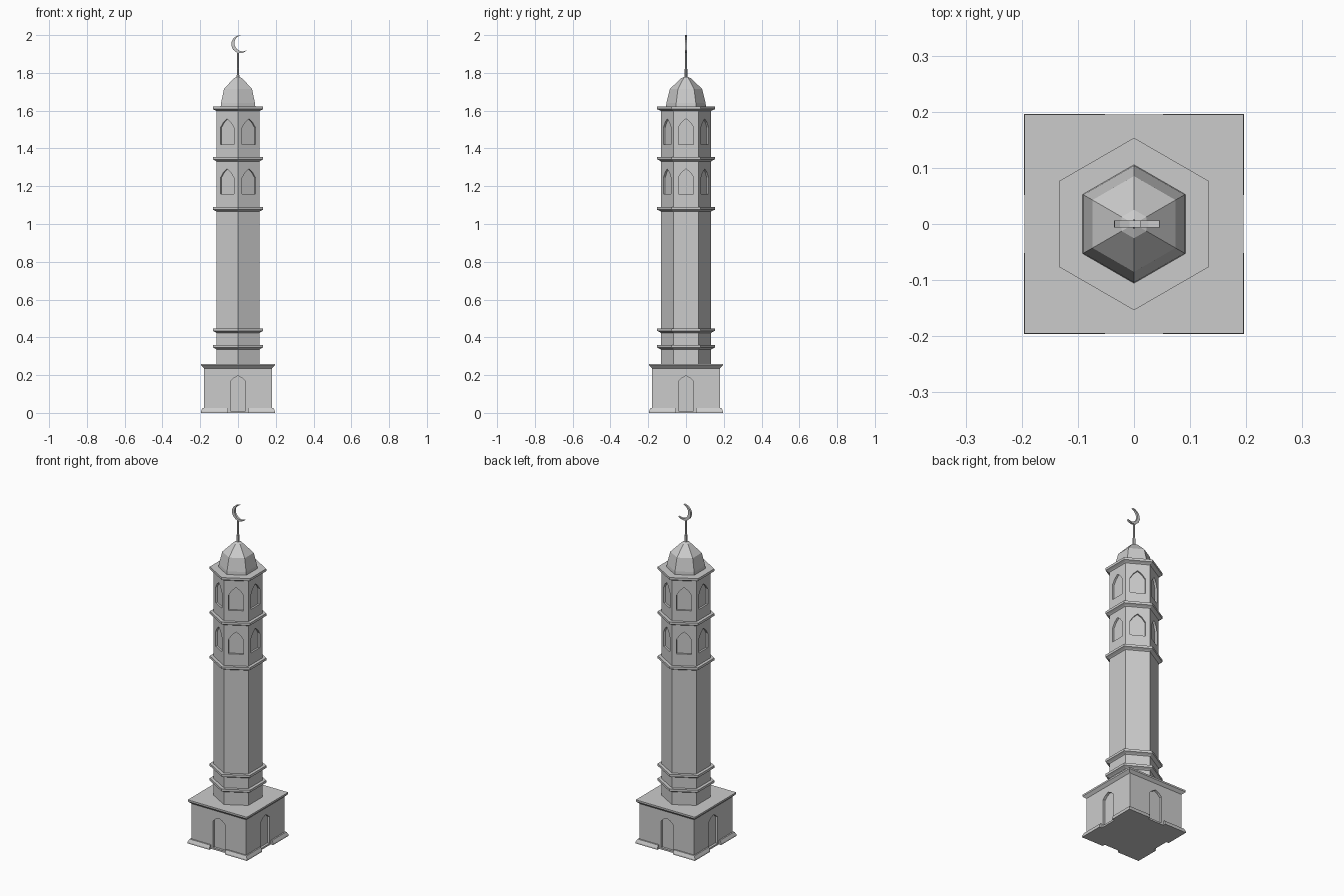
import bpy, bmesh
from math import sin, cos, pi, radians

if "Cube" in bpy.data.objects:
    bpy.data.objects.remove(bpy.data.objects["Cube"])


def finish(name, bm):
    bmesh.ops.recalc_face_normals(bm, faces=bm.faces[:])
    me = bpy.data.meshes.new(name)
    bm.to_mesh(me)
    bm.free()
    ob = bpy.data.objects.new(name, me)
    bpy.context.collection.objects.link(ob)
    return ob


def loft(bm, rings):
    # closed skin through equal-length rings of points
    vs = [[bm.verts.new(p) for p in r] for r in rings]
    n = len(vs[0])
    for a, b in zip(vs, vs[1:]):
        for i in range(n):
            j = (i + 1) % n
            bm.faces.new((a[i], a[j], b[j], b[i]))
    bm.faces.new(vs[0][::-1])
    bm.faces.new(vs[-1])


def tower(name, sides, profile):
    # profile of (distance to flat face, height), one flat facing +x
    bm = bmesh.new()
    rings = []
    for a, z in profile:
        r = a / cos(pi / sides)
        rings.append([(r * cos((2 * i + 1) * pi / sides),
                       r * sin((2 * i + 1) * pi / sides), z) for i in range(sides)])
    loft(bm, rings)
    return finish(name, bm)


def cut(ob, sides, outlines, d0, d1):
    # subtract outlines (across, height) from every side, between depths d0 and d1
    bm = bmesh.new()
    for k in range(sides):
        c, s = cos(2 * pi * k / sides), sin(2 * pi * k / sides)
        for o in outlines:
            loft(bm, [[(d * c - t * s, d * s + t * c, z) for t, z in o] for d in (d0, d1)])
    cutter = finish("cutter", bm)
    cutter.hide_render = True
    m = ob.modifiers.new("cut", 'BOOLEAN')
    m.operation, m.solver, m.object = 'DIFFERENCE', 'EXACT', cutter
    bpy.context.view_layer.objects.active = ob
    bpy.ops.object.modifier_apply(modifier=m.name)
    bpy.data.objects.remove(cutter)


def arch(w, z0, z1, z2):
    m = z1 + (z2 - z1) * 0.6
    return [(-w, z0), (w, z0), (w, z1), (w * .55, m), (0, z2), (-w * .55, m), (-w, z1)]


# square base with sloped plinth and cornice, gaps and doorways on four sides
base = tower("base", 4, [(.196, 0), (.196, .008), (.188, .025), (.18, .025), (.18, .235),
                         (.195, .25), (.195, .26)])
cut(base, 4, [[(-.052, -.05), (.052, -.05), (.052, .05), (-.052, .05)]], .18, .3)
cut(base, 4, [arch(.04, .01, .168, .196)], .166, .3)

# hexagonal shaft with two tiers of recessed arched windows
shaft = tower("shaft", 6, [(.115, .255), (.115, 1.615)])
cut(shaft, 6, [arch(.041, 1.16, 1.245, 1.292), arch(.041, 1.42, 1.51, 1.557)], .104, .2)

# moulded bands around the shaft
for i, z in enumerate((.352, .44, 1.082, 1.348, 1.614)):
    tower(f"band_{i + 1}", 6, [(.113, z - .018), (.121, z - .012), (.133, z - .006),
                               (.133, z + .008), (.113, z + .008)])

# faceted dome and stepped spire
tower("dome", 6, [(.092, 1.615), (.09, 1.64), (.074, 1.715), (.022, 1.772), (.005, 1.78)])
tower("spire", 6, [(.007, 1.77), (.006, 1.82), (.004, 1.825), (.004, 1.912)])

# crescent finial, open to the upper right
bm = bmesh.new()
N = 9
rings = []
for i in range(N + 1):
    t = i / N
    a = radians(90 + 225 * t)
    ro, ri = .048, .048 * (1 - .02 - .36 * sin(pi * t))
    rings.append([(.012 + r * cos(a), y, 1.952 + r * sin(a))
                  for r, y in ((ro, -.006), (ro, .006), (ri, .006), (ri, -.006))])
loft(bm, rings)
finish("crescent", bm)
